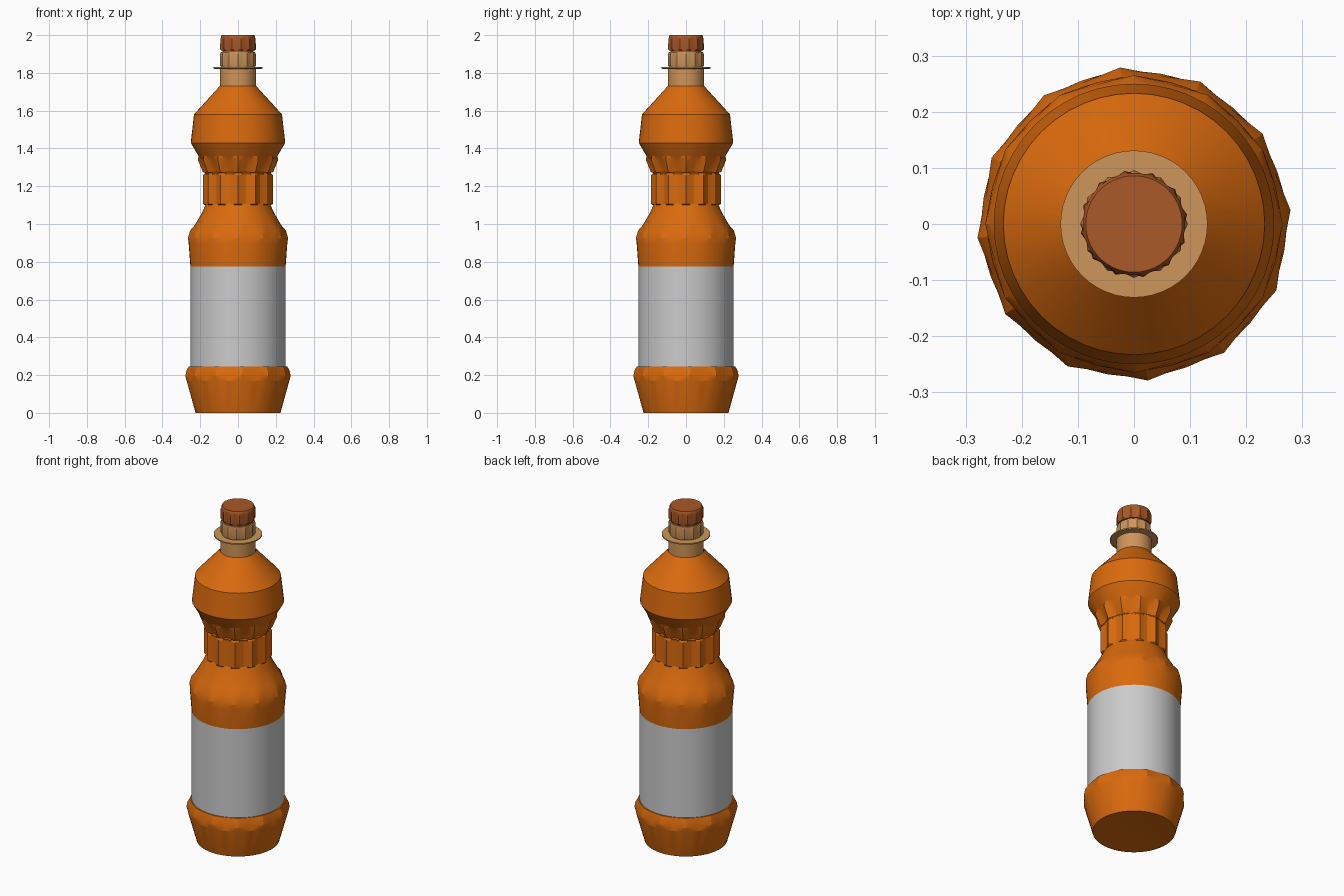
import bpy, bmesh, math

cube = bpy.data.objects.get("Cube")
if cube:
    bpy.data.objects.remove(cube, do_unlink=True)


def material(name, rgb):
    mat = bpy.data.materials.new(name)
    mat.use_nodes = True
    mat.diffuse_color = (*rgb, 1)
    mat.node_tree.nodes["Principled BSDF"].inputs["Base Color"].default_value = (*rgb, 1)
    return mat


ORANGE = material("orange plastic", (0.70, 0.145, 0.004))
GREY = material("label grey", (0.60, 0.60, 0.60))
TAN = material("tan neck", (0.62, 0.30, 0.10))
BROWN = material("brown cap", (0.40, 0.10, 0.02))

LOBES = 12
STEPS = (0, 0.7, 1, 0.7)      # how deep the flute is across one lobe


def lathe(name, profile, mat, phase=0, bottom=None, top=None, angle=25):
    """Spin rows of (height, ridge radius, flute depth); close ends at the given heights."""
    bm = bmesh.new()
    count = LOBES * len(STEPS)
    rings = []
    for z, radius, depth in profile:
        ring = []
        for i in range(count):
            a = math.radians(phase) + math.tau * i / count
            r = radius - depth * STEPS[i % len(STEPS)]
            ring.append(bm.verts.new((r * math.cos(a), r * math.sin(a), z)))
        rings.append(ring)
    for low, high in zip(rings, rings[1:]):
        for i in range(count):
            j = (i + 1) % count
            bm.faces.new((low[i], low[j], high[j], high[i]))
    for ring, z, flip in ((rings[0], bottom, True), (rings[-1], top, False)):
        if z is None:
            continue
        centre = bm.verts.new((0, 0, z))
        for i in range(count):
            pair = [ring[i], ring[(i + 1) % count]]
            if flip:
                pair.reverse()
            bm.faces.new((*pair, centre))
    mesh = bpy.data.meshes.new(name)
    bm.to_mesh(mesh)
    bm.free()
    mesh.materials.append(mat)
    obj = bpy.data.objects.new(name, mesh)
    bpy.context.collection.objects.link(obj)
    bpy.ops.object.select_all(action="DESELECT")
    obj.select_set(True)
    bpy.context.view_layer.objects.active = obj
    bpy.ops.object.shade_smooth_by_angle(angle=math.radians(angle))
    return obj


# Flared foot with a scalloped rim
lathe("foot", [
    (0, 0.225, 0), (0.17, 0.272, 0), (0.195, 0.28, 0.012),
    (0.225, 0.274, 0.014), (0.245, 0.262, 0.006), (0.245, 0.248, 0),
], ORANGE, phase=5, bottom=0.012, angle=20)

# Straight label band
lathe("label", [(0.245, 0.252, 0), (0.775, 0.252, 0)], GREY)

# Lower shoulder with a scalloped rim, tapering to the grip
lathe("lower_shoulder", [
    (0.775, 0.252, 0), (0.895, 0.261, 0), (0.925, 0.265, 0.008),
    (0.965, 0.254, 0.012), (0.995, 0.228, 0), (1.05, 0.196, 0), (1.10, 0.172, 0),
], ORANGE, angle=20)

# Fluted grip
lathe("grip", [
    (1.10, 0.172, 0), (1.105, 0.184, 0.018), (1.26, 0.184, 0.018), (1.27, 0.172, 0),
], ORANGE, angle=18)

# Notched flare, upper bulge and cone
lathe("upper_shoulder", [
    (1.27, 0.172, 0), (1.275, 0.186, 0.022), (1.34, 0.213, 0.022),
    (1.36, 0.209, 0), (1.43, 0.25, 0), (1.58, 0.233, 0), (1.73, 0.097, 0),
], ORANGE, angle=18)

# Neck, flange and fluted collar
lathe("neck", [(1.725, 0.096, 0), (1.82, 0.096, 0)], TAN)
lathe("flange", [(1.82, 0.11, 0), (1.823, 0.131, 0), (1.83, 0.131, 0)],
      TAN, bottom=1.82, top=1.83)
lathe("collar", [
    (1.83, 0.088, 0), (1.84, 0.096, 0.007), (1.895, 0.096, 0.007), (1.91, 0.09, 0),
], TAN, top=1.91, angle=18)

# Ribbed cap with its narrow seal ring
lathe("seal_ring", [(1.905, 0.083, 0), (1.925, 0.083, 0)], BROWN, top=1.925)
lathe("cap", [
    (1.918, 0.088, 0), (1.925, 0.096, 0.007), (1.98, 0.095, 0.006),
    (1.99, 0.091, 0), (2.0, 0.086, 0),
], BROWN, phase=10, bottom=1.918, top=2.0, angle=20)
